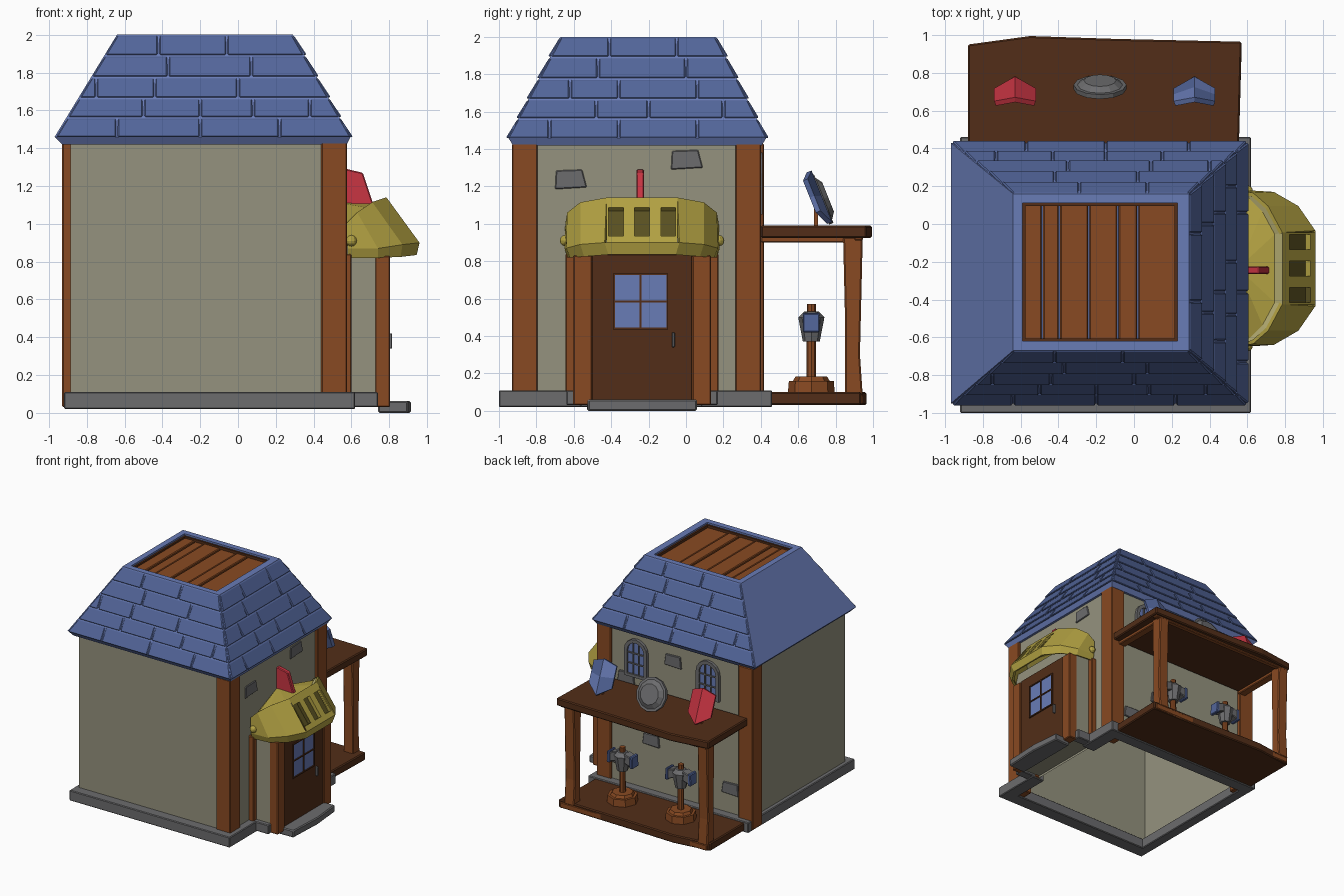
import bpy, bmesh, math
from mathutils import Vector

if "Cube" in bpy.data.objects:
    bpy.data.objects.remove(bpy.data.objects["Cube"])


def mat(name, *rgb):
    m = bpy.data.materials.new(name)
    m.diffuse_color = (*rgb, 1)
    m.use_nodes = True
    m.node_tree.nodes["Principled BSDF"].inputs["Base Color"].default_value = m.diffuse_color
    return m


WOOD = mat("wood", .25, .068, .016)
DARK = mat("dark_wood", .085, .027, .009)
BLUE = mat("roof_blue", .085, .13, .32)
LIGHT = mat("light_blue", .14, .2, .47)
PLASTER = mat("plaster", .3, .29, .21)
GOLD = mat("gold", .45, .36, .055)
PALE = mat("pale_gold", .5, .45, .18)
SLOT = mat("slot_gold", .1, .08, .015)
RED = mat("red", .58, .035, .055)
STONE = mat("stone", .15, .15, .155)
CY = -.235  # door centre line


def obj(name, verts, faces, m, bevel=0, thick=0):
    bm = bmesh.new()
    vs = [bm.verts.new(v) for v in verts]
    for f in faces:
        bm.faces.new([vs[i] for i in f])
    bmesh.ops.recalc_face_normals(bm, faces=bm.faces)
    me = bpy.data.meshes.new(name)
    bm.to_mesh(me)
    bm.free()
    me.materials.append(m)
    o = bpy.data.objects.new(name, me)
    bpy.context.collection.objects.link(o)
    if thick:
        s = o.modifiers.new("thickness", 'SOLIDIFY')
        s.thickness = thick
    if bevel:
        b = o.modifiers.new("bevel", 'BEVEL')
        b.width, b.segments = bevel, 1
    return o


def prism(name, pts, axis, a, b, m, bevel=0):
    put = {'x': lambda p, t: (t, p[0], p[1]), 'y': lambda p, t: (p[0], t, p[1]),
           'z': lambda p, t: (p[0], p[1], t)}[axis]
    n = len(pts)
    verts = [put(p, t) for t in (a, b) for p in pts]
    faces = [range(n), range(n, 2 * n)] + [(i, (i + 1) % n, n + (i + 1) % n, n + i) for i in range(n)]
    return obj(name, verts, faces, m, bevel)


def box(name, x0, x1, y0, y1, z0, z1, m, bevel=.006):
    return prism(name, [(x0, y0), (x1, y0), (x1, y1), (x0, y1)], 'z', z0, z1, m, bevel)


def rect_loft(name, rects, m, cap=False):
    verts = [v for x0, x1, y0, y1, z in rects for v in ((x0, y0, z), (x1, y0, z), (x1, y1, z), (x0, y1, z))]
    faces = [(4 * r + i, 4 * r + (i + 1) % 4, 4 * r + 4 + (i + 1) % 4, 4 * r + 4 + i)
             for r in range(len(rects) - 1) for i in range(4)]
    if cap:
        faces.append(range(len(verts) - 4, len(verts)))
    return obj(name, verts, faces, m)


def cone(name, n, r1, r2, h, loc, m, rot=0):
    bpy.ops.mesh.primitive_cone_add(vertices=n, radius1=r1, radius2=r2, depth=h, location=loc, rotation=(rot, 0, 0))
    o = bpy.context.object
    o.name = name
    o.data.materials.append(m)
    return o


# hollow walls, stone base, corner posts
rect_loft("walls", [(-.885, .555, -.915, .385, z) for z in (.03, 1.42)], PLASTER)
box("base_front", -.92, .62, -1, -.88, .02, .11, STONE)
box("base_back", -.92, .62, .35, .46, .02, .11, STONE)
box("base_left", -.92, -.83, -.9, .37, .02, .11, STONE)
box("base_right_a", .5, .62, -.9, -.56, .02, .11, STONE)
box("base_right_b", .5, .62, .08, .37, .02, .11, STONE)
for x, y in ((.44, -.93), (.44, .265), (-.93, .28)):
    box("corner_post", x, x + .137, y, y + .137, .03, 1.43, WOOD)

# roof body with recessed plank deck
rect_loft("roof", [(-.87, .54, -.9, .37, 1.42), (-.93, .575, -.925, .405, 1.42), (-.97, .595, -.95, .43, 1.46),
                   (-.64, .29, -.67, .16, 2), (-.59, .23, -.62, .11, 2), (-.59, .23, -.62, .11, 1.95)], LIGHT, True)
seams = [-.585, -.485, -.395, -.24, -.085, .02, .225]
for i, (a, b) in enumerate(zip(seams, seams[1:])):
    box("deck_plank", a + .004, b - .004, -.615, .105, 1.94, 1.97 - .007 * (i % 2), WOOD)
for x in (-.59, .215):
    box("deck_edge", x, x + .015, -.62, .11, 1.95, 1.985, DARK, 0)
for y in (-.62, .095):
    box("deck_edge", -.59, .23, y, y + .015, 1.95, 1.985, DARK, 0)

# overlapping roof tiles on front, right and back
ROWS = [1.455, 1.562, 1.665, 1.775, 1.89, 2.0]


def tile_side(name, bottom, top, swap, sign, splits):
    for r, cuts in enumerate(splits):
        z = (ROWS[r] + .004, ROWS[r + 1] - .004)
        t = [(v - 1.46) / .54 for v in z]
        lo, hi, out = ([bottom[k] + (top[k] - bottom[k]) * q for q in t] for k in range(3))
        edges = [lo] + [[c, c] for c in cuts] + [hi]
        for e0, e1 in zip(edges, edges[1:]):
            verts = []
            for depth in ((-.01, -.01), (.018, .008)):
                for q, s in ((0, e0[0] + .004), (0, e1[0] - .004), (1, e1[1] - .004), (1, e0[1] + .004)):
                    o = out[q] + sign * depth[q]
                    verts.append((o, s, z[q]) if swap else (s, o, z[q]))
            obj(name, verts, [(0, 1, 2, 3), (4, 5, 6, 7)] + [(i, (i + 1) % 4, 4 + (i + 1) % 4, 4 + i)
                                                           for i in range(4)], BLUE, .006)


FRONT = [[-.64, -.2, .22], [-.5, -.2, .08, .38], [-.75, -.44, 0], [-.37, .07], [-.42, -.06]]
RIGHT = [[-.73, -.36, .06], [-.48, -.2, .2], [-.62, -.36, .06], [-.47, 0], [-.41, -.05]]
tile_side("front_tile", (-.965, .6, -.945), (-.64, .29, -.665), False, -1, FRONT)
tile_side("right_tile", (-.955, .435, .59), (-.67, .16, .285), True, 1, RIGHT)
tile_side("back_tile", (-.965, .6, .425), (-.64, .29, .155), False, 1,
          [[-.35 - c for c in reversed(row)] for row in FRONT])

# door porch
box("porch_wall", .54, .76, -.6, .13, .05, .95, PLASTER, 0)
for s in (-1, 1):
    y = CY + s * .318
    box("door_post", .725, .805, y - .05, y + .05, .03, .83, WOOD)
    y = CY + s * .365
    box("wall_post", .54, .6, y - .045, y + .045, .03, .84, WOOD)
    box("porch_base", .58, .74, y - .04, y + .04, .03, .11, STONE)
box("lintel", .57, .77, -.6, .13, .8, .85, STONE)
box("door", .75, .795, -.505, .035, .05, .84, DARK)
box("door_handle", .79, .815, -.075, -.06, .34, .42, STONE, .003)
box("door_glass", .79, .797, -.385, -.1, .44, .73, LIGHT, 0)
for y in (-.39, -.2475, -.105):
    box("door_muntin", .79, .805, y, y + .01, .44, .735, DARK, 0)
for z in (.435, .58, .725):
    box("door_muntin", .79, .805, -.39, -.095, z, z + .01, DARK, 0)
prism("door_step", [(.74, -.53), (.9, -.525), (.915, -.2), (.89, .06), (.74, .05)], 'z', 0, .062, STONE, .008)

# visor canopy: rings of (x, half width, z), mirrored across the door centre
inner = [(.57, .385, .98), (.61, .37, 1.03), (.68, .3, 1.085), (.745, .18, 1.105)]
rim = [(.57, .41, 1.0), (.63, .4, 1.06), (.71, .33, 1.115), (.785, .19, 1.14)]
fold = [(.58, .415, .87), (.74, .405, .87), (.87, .33, .89), (.96, .2, .9)]
low = [(.58, .4, .82), (.74, .385, .82), (.86, .31, .825), (.945, .18, .835)]


def ring(pts):
    return [(x, CY - d, z) for x, d, z in pts] + [(x, CY + d, z) for x, d, z in reversed(pts)]


def strip(name, rings, m, skip=None, thick=0):
    verts = [v for r in rings for v in ring(r)]
    faces = [(8 * r + i, 8 * r + i + 1, 8 * r + 9 + i, 8 * r + 8 + i)
             for r in range(len(rings) - 1) for i in range(7) if (r, i) != skip]
    return obj(name, verts, faces, m, 0, thick)


strip("visor", [rim, fold, low], GOLD, (0, 3), .02)
strip("visor_rim", [inner, rim], PALE)
obj("visor_cap", ring(inner) + [(.55, CY, 1.11)], [(i, i + 1, 8) for i in range(7)], GOLD)
bm = bmesh.new()
ys = [-.19, -.18, -.1, -.04, .04, .1, .18, .19]
ts = [0, .22, .85, 1]
grid = [[bm.verts.new((.785 + .175 * t, CY + y, 1.14 - .24 * t)) for y in ys] for t in ts]
slots = []
for r in range(3):
    for c in range(7):
        f = bm.faces.new((grid[r][c], grid[r + 1][c], grid[r + 1][c + 1], grid[r][c + 1]))
        if r == 1 and c in (1, 3, 5):
            slots.append(f)
for f in bmesh.ops.extrude_discrete_faces(bm, faces=slots)['faces']:
    f.material_index = 1
    vs, inward = f.verts[:], Vector((-.025, 0, -.018))
    edge = [bm.verts.new(v.co) for v in vs]
    for v in vs:
        v.co += inward
    for i in range(4):
        bm.faces.new((edge[i], edge[(i + 1) % 4], vs[(i + 1) % 4], vs[i])).material_index = 1
me = bpy.data.meshes.new("visor_front")
bm.to_mesh(me)
bm.free()
me.materials.append(GOLD)
me.materials.append(SLOT)
bpy.context.collection.objects.link(bpy.data.objects.new("visor_front", me))
for s in (-1, 1):
    bpy.ops.mesh.primitive_uv_sphere_add(segments=10, ring_count=6, radius=.03, location=(.6, CY + s * .41, .91))
    bpy.context.object.name = "visor_bolt"
    bpy.context.object.data.materials.append(GOLD)
prism("plume", [(.55, 1.08), (.55, 1.29), (.575, 1.29), (.66, 1.27), (.72, 1.09)], 'y', -.265, -.225, RED, .006)

# stone patches on the right and back walls
for y, z in ((-.615, 1.235), (.005, 1.34)):
    prism("wall_stone", [(y - .085, z - .05), (y + .085, z - .04), (y + .06, z + .055), (y - .08, z + .05)],
          'x', .54, .565, STONE, .005)
for x, z in ((-.15, 1.28), (.06, .54), (-.7, .32), (.3, 1.02), (.35, .3)):
    prism("wall_stone", [(x - .08, z - .05), (x + .085, z - .045), (x + .07, z + .05), (x - .07, z + .055)],
          'y', .37, .397, STONE, .005)


# arched back windows
def arch(cx, z0, w, h):
    return [(cx - w, z0), (cx + w, z0)] + [(cx + w * math.cos(a * math.pi / 8), z0 + h + w * math.sin(a * math.pi / 8))
                                           for a in range(9)]


for cx in (.2, -.49):
    a, b = arch(cx, 1.05, .11, .22), arch(cx, 1.075, .08, .195)
    n = len(a)
    obj("window_frame", [(x, .41, z) for x, z in a + b], [(i, (i + 1) % n, n + (i + 1) % n, n + i)
                                                         for i in range(n)], STONE, 0, .03)
    prism("window_glass", b, 'y', .375, .395, LIGHT)
    for x in (-.027, .027):
        box("window_bar", cx + x - .005, cx + x + .005, .38, .405, 1.07, 1.34, STONE, 0)
    for z in (1.16, 1.25):
        box("window_bar", cx - .08, cx + .08, .38, .405, z, z + .01, STONE, 0)

# rear training porch
plan = [(-.88, .4), (-.88, .95), (-.55, .995), (-.1, .98), (.57, .965), (.555, .4)]
prism("porch_roof", plan, 'z', .925, .99, DARK, .008)
prism("porch_floor", [(x, y * .97 if y > .5 else y) for x, y in plan], 'z', .03, .1, DARK, .008)
for z in (.91, .035):
    box("porch_trim", -.86, .55, .9, .945, z, z + .05, WOOD)
for x in (-.82, .46):
    prism("porch_post", [(.85, .08), (.945, .08), (.93, .3), (.945, .93), (.84, .93), (.85, .5)],
          'x', x - .045, x + .05, WOOD, .008)
    box("porch_beam", x - .03, x + .04, .4, .94, .9, .95, WOOD)

# training dummies
for x in (.14, -.42):
    c = (x, .67)
    cone("dummy_foot", 8, .125, .12, .06, (*c, .13), WOOD)
    cone("dummy_foot_top", 8, .1, .085, .025, (*c, .17), WOOD)
    cone("dummy_pole", 8, .026, .024, .4, (*c, .37), WOOD)
    cone("dummy_armour", 8, .045, .07, .13, (*c, .435), STONE)
    cone("dummy_collar", 8, .07, .04, .03, (*c, .515), STONE)
    for s in (-1, 1):
        prism("dummy_shoulder", [(x + s * .04, .45), (x + s * .1, .43), (x + s * .1, .51), (x + s * .04, .53)],
              'y', .63, .71, STONE, .006)
        prism("dummy_cuff", [(x + s * .095, .42), (x + s * .125, .42), (x + s * .12, .52), (x + s * .095, .525)],
              'y', .625, .715, BLUE, .006)

# leaning shields with props
for cx, m1, m2, name in ((-.63, RED, RED, "red_shield"), (.32, BLUE, LIGHT, "blue_shield")):
    verts = [(cx + x, .785 - z * .4 - abs(x) * .35, 1 + z) for x, zs in
             ((-.11, (.07, .15, .24)), (0, (.01, .15, .285)), (.11, (.07, .15, .24))) for z in zs]
    o = obj(name, verts, [(0, 3, 4, 1), (1, 4, 5, 2), (3, 6, 7, 4), (4, 7, 8, 5)], m1, 0, .028)
    o.data.materials.append(m2)
    for i in (1, 2):
        o.data.polygons[i].material_index = 1
    box("shield_prop", cx - .012, cx + .012, .685, .705, .98, 1.17, WOOD, 0)
cone("round_shield_rim", 12, .14, .14, .025, (-.18, .725, 1.13), STONE, -1.19)
cone("round_shield_face", 12, .12, .085, .025, (-.18, .748, 1.139), STONE, -1.19)
box("shield_prop", -.192, -.168, .685, .705, .98, 1.12, WOOD, 0)
